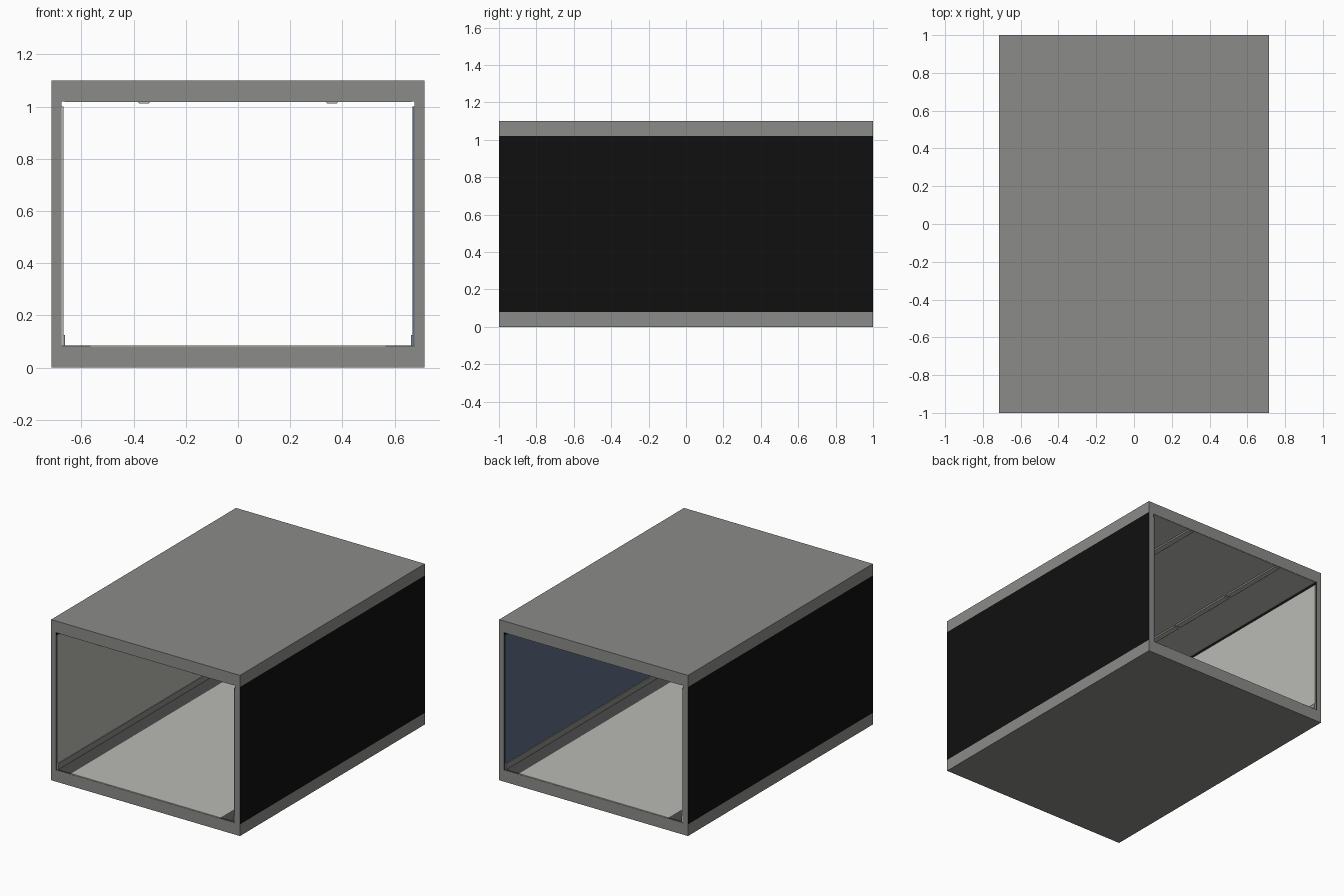
import bpy, bmesh

if "Cube" in bpy.data.objects:
    bpy.data.objects.remove(bpy.data.objects["Cube"])


def mat(name, r, g, b):
    m = bpy.data.materials.new(name)
    m.diffuse_color = (r, g, b, 1)
    m.use_nodes = True
    m.node_tree.nodes["Principled BSDF"].inputs["Base Color"].default_value = m.diffuse_color
    return m


GREY = mat("frame grey", 0.26, 0.26, 0.25)
LIGHT = mat("light panel grey", 0.49, 0.49, 0.46)
NAVY = mat("slate blue", 0.115, 0.155, 0.235)
BLACK = mat("black", 0.005, 0.005, 0.005)
DARK = mat("dark grey", 0.07, 0.07, 0.068)


def finish(name, bm, *mats):
    me = bpy.data.meshes.new(name)
    bmesh.ops.recalc_face_normals(bm, faces=bm.faces)
    bm.to_mesh(me)
    bm.free()
    for m in mats:
        me.materials.append(m)
    ob = bpy.data.objects.new(name, me)
    bpy.context.collection.objects.link(ob)
    return ob


def prism(name, profile, y0, y1, *mats):
    """Extrude an (x, z) profile along y."""
    bm = bmesh.new()
    f = bm.faces.new([bm.verts.new((x, y0, z)) for x, z in profile])
    ext = bmesh.ops.extrude_face_region(bm, geom=[f], use_keep_orig=True)
    for v in ext["geom"]:
        if isinstance(v, bmesh.types.BMVert):
            v.co.y = y1
    return finish(name, bm, *mats)


def box(name, x0, x1, z0, z1, *mats, y=1.0):
    return prism(name, [(x0, z0), (x1, z0), (x1, z1), (x0, z1)], -y, y, *mats)


W, H = 0.715, 1.10          # outer half width and height
IN, Z0, Z1 = 0.677, 0.08, 1.02  # opening

# Floor and roof slabs
box("floor_slab", -W, W, 0, Z0, GREY)
box("roof_slab", -W, W, Z1, H, GREY)

for s, side in ((-1, "left"), (1, "right")):
    # Side wall: grey ends, black long faces
    wall = box(side + "_side_wall", s * IN, s * W, Z0, Z1, GREY, BLACK)
    for p in wall.data.polygons:
        p.material_index = 1 if abs(p.normal.x) > 0.5 else 0
    # Inner lining, baseboard and floor gutter
    box(side + "_wall_panel", s * 0.669, s * IN, 0.085, 1.0,
        LIGHT if s < 0 else NAVY, y=0.998)
    box(side + "_baseboard", s * 0.663, s * 0.669, 0.085, 0.125, GREY, y=0.998)
    box(side + "_floor_strip", s * 0.565, s * IN, Z0, 0.085, DARK, y=0.998)
    # Row of shallow ceiling rails
    for i in range(4):
        y = -0.99 + i * 0.5
        prism(f"{side}_ceiling_rail_{i + 1}",
              [(s * 0.36 - 0.025, 1.018), (s * 0.36 - 0.018, 1.012),
               (s * 0.36 + 0.018, 1.012), (s * 0.36 + 0.025, 1.018)],
              y, y + 0.48, LIGHT)

# Floor and ceiling linings
box("floor_panel", -0.565, 0.565, Z0, 0.085, LIGHT, y=0.998)
box("ceiling_panel", -0.665, 0.665, 1.018, Z1, LIGHT, y=0.998)
